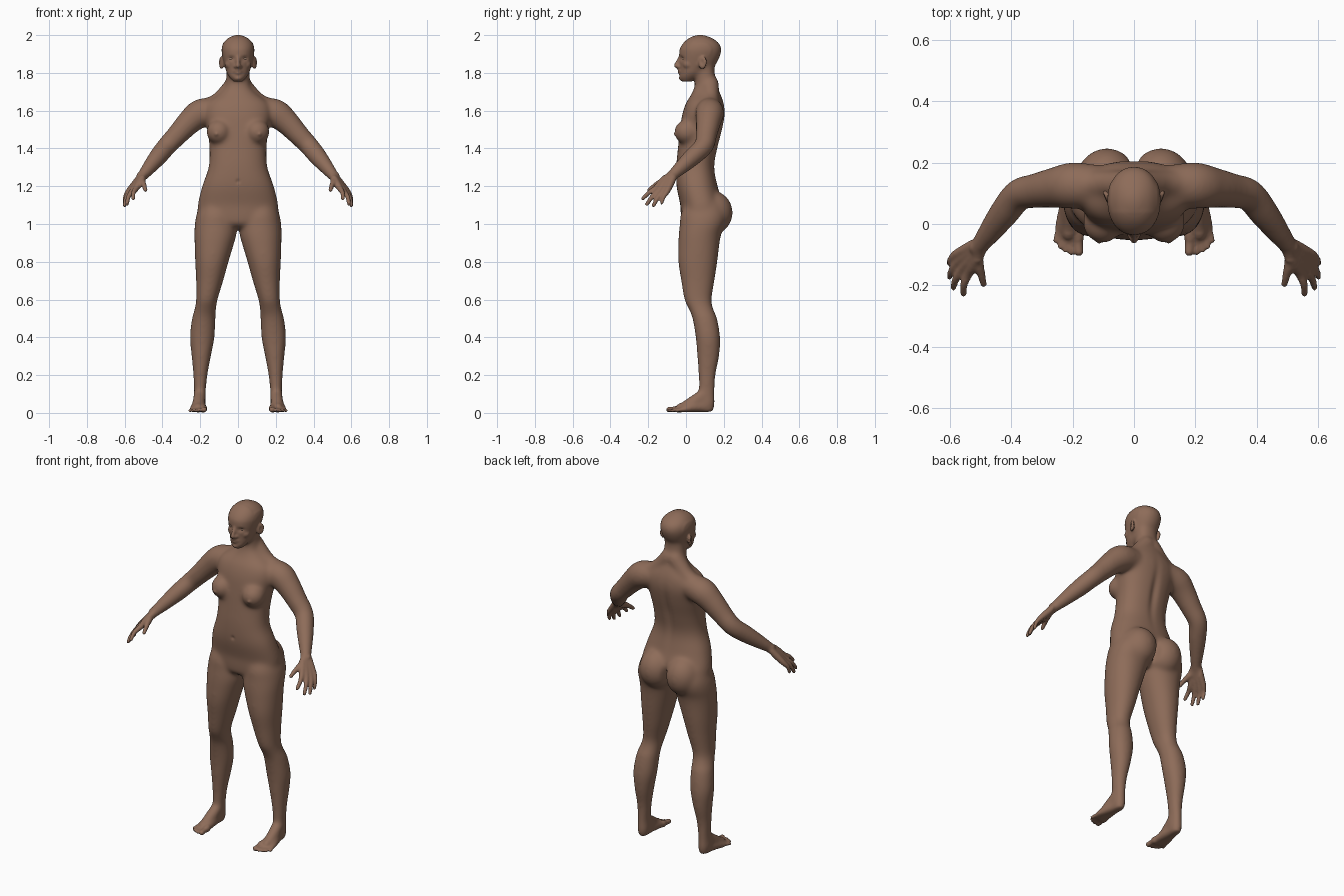
import bpy, bmesh, math
from mathutils import Vector, Matrix, Euler

SKIN = (0.27, 0.15, 0.10, 1)


def material(name, color):
    m = bpy.data.materials.new(name)
    m.diffuse_color = color
    return m


def spline(keys, n=6):
    out = []
    for i in range(len(keys) - 1):
        a, b = keys[max(i - 1, 0)], keys[i]
        c, d = keys[i + 1], keys[min(i + 2, len(keys) - 1)]
        for k in range(n):
            t = k / n
            out.append([0.5 * (2 * q + (r - p) * t + (2 * p - 5 * q + 4 * r - s) * t * t
                               + (3 * q - p - 3 * r + s) * t ** 3)
                        for p, q, r, s in zip(a, b, c, d)])
    out.append(list(keys[-1]))
    return out


def loft(bm, rings):
    rows = [[bm.verts.new(p) for p in ring] for ring in rings]
    n = len(rows[0])
    for lo, hi in zip(rows, rows[1:]):
        for i in range(n):
            j = (i + 1) % n
            bm.faces.new((lo[i], lo[j], hi[j], hi[i]))
    bm.faces.new(rows[0][::-1])
    bm.faces.new(rows[-1])


def column(bm, keys, power=2.2, n=40):
    """Horizontal sections: z, x0, x1, y front, y back."""
    rings = []
    for z, x0, x1, y0, y1 in spline(keys):
        ring = []
        for i in range(n):
            c, s = math.cos(2 * math.pi * i / n), math.sin(2 * math.pi * i / n)
            c = math.copysign(abs(c) ** (2 / power), c)
            s = math.copysign(abs(s) ** (2 / power), s)
            ring.append(((x0 + x1) / 2 + (x1 - x0) / 2 * c, (y0 + y1) / 2 + (y1 - y0) / 2 * s, z))
        rings.append(ring)
    loft(bm, rings)


def blob(bm, loc, size, rot=(0, 0, 0)):
    bmesh.ops.create_uvsphere(bm, u_segments=24, v_segments=16, radius=1,
                              matrix=Matrix.LocRotScale(Vector(loc), Euler(rot), Vector(size)))


def tube(bm, keys, n=16):
    """Round-ended tube through points: x, y, z, radius."""
    pts = spline(keys)
    pos = [Vector(p[:3]) for p in pts]
    rings, quat, last = [], None, None
    for i, p in enumerate(pts):
        tan = (pos[min(i + 1, len(pos) - 1)] - pos[max(i - 1, 0)]).normalized()
        quat = tan.to_track_quat('Z', 'Y') if last is None else last.rotation_difference(tan) @ quat
        last = tan
        rings.append([pos[i] + quat @ Vector((p[3] * math.cos(2 * math.pi * k / n),
                                              p[3] * math.sin(2 * math.pi * k / n), 0))
                      for k in range(n)])
    loft(bm, rings)
    for p in (pts[0], pts[-1]):
        blob(bm, p[:3], (p[3],) * 3)


bm = bmesh.new()

# Leg
column(bm, [(1.12, .03, .195, .0, .19), (1.05, .01, .22, -.028, .215), (1.0, .005, .229, -.033, .208),
            (.95, .007, .231, -.038, .188), (.9, .02, .23, -.041, .178), (.8, .05, .227, -.041, .166),
            (.7, .078, .222, -.026, .151), (.6, .108, .222, -.009, .136), (.55, .116, .23, .014, .145),
            (.5, .119, .244, .034, .165), (.4, .124, .255, .051, .181), (.3, .143, .246, .059, .176),
            (.2, .161, .237, .066, .157), (.1, .171, .233, .066, .152), (.05, .168, .236, .06, .154),
            (.005, .176, .228, .07, .146)], 2.1)

# Foot: instep and one ray per toe
tube(bm, [(.202, .1, .1, .033), (.207, .04, .06, .034), (.212, -.03, .025, .024)])
toes = [((.183, -.035, .022, .021), (.179, -.09, .017, .015)),
        ((.203, -.04, .02, .016), (.205, -.093, .014, .0095)),
        ((.219, -.036, .019, .015), (.2235, -.086, .013, .009)),
        ((.234, -.026, .018, .015), (.240, -.074, .013, .009)),
        ((.246, -.01, .018, .016), (.255, -.054, .012, .009))]
for ball, tip in toes:
    mid = tuple((a + b) / 2 for a, b in zip(ball, tip))
    tube(bm, [(.202, .11, .03, .028), (.5 * ball[0] + .101, .04, .03, .026), ball,
              mid[:3] + (tip[3] * 1.0,), tip])

# Arm
tube(bm, [(.13, .125, 1.60, .07), (.20, .125, 1.585, .077), (.26, .118, 1.537, .067),
          (.32, .108, 1.473, .058), (.375, .095, 1.415, .053), (.42, .04, 1.36, .05),
          (.465, -.02, 1.305, .041), (.507, -.077, 1.253, .030)])
tube(bm, [(.02, .125, 1.74, .05), (.1, .13, 1.655, .045), (.2, .125, 1.60, .05)])

# Hand: one ray per finger, plus thumb
wrist = Vector((.512, -.085, 1.245))
fingers = [((.54, -.163, 1.187), (.555, -.228, 1.135)), ((.559, -.147, 1.176), (.588, -.207, 1.105)),
           ((.573, -.125, 1.169), (.600, -.172, 1.098)), ((.581, -.101, 1.171), (.601, -.129, 1.112))]
for i, (k, t) in enumerate(fingers):
    k, t = Vector(k), Vector(t)
    start = wrist + Vector((.012, .02, -.005)) * (i - 1.5) * .5
    bend = k.lerp(t, .5) + Vector((.006, -.002, .004))
    r = .0125 if i < 3 else .0115
    tube(bm, [(*start, .021), (*start.lerp(k, .55), .019), (*k, .0155), (*bend, r), (*t, r * .82)])
tube(bm, [(.512, -.09, 1.24, .021), (.506, -.135, 1.22, .018), (.497, -.165, 1.203, .0135),
          (.49, -.195, 1.18, .011)])

# Buttock, breast, cheek, ear, nostril
blob(bm, (.088, .143, 1.06), (.1, .105, .115))
blob(bm, (.102, .005, 1.487), (.066, .068, .066))
blob(bm, (.041, .011, 1.845), (.028, .028, .026))
blob(bm, (.088, .088, 1.853), (.011, .024, .034), (-.15, 0, -.45))
blob(bm, (.012, -.038, 1.834), (.0105, .013, .009))
tube(bm, [(.012, -.026, 1.893, .009), (.035, -.018, 1.898, .010), (.056, .004, 1.89, .009)])

# Mirror the paired parts
copy = bmesh.ops.duplicate(bm, geom=bm.verts[:] + bm.edges[:] + bm.faces[:])
for v in copy['geom']:
    if isinstance(v, bmesh.types.BMVert):
        v.co.x = -v.co.x

# Torso and neck
torso = [(.975, .06, .02, .13), (1.0, .15, -.02, .16), (1.05, .205, -.028, .185), (1.1, .213, -.03, .195),
         (1.2, .19, -.05, .168), (1.3, .156, -.052, .151), (1.4, .151, -.043, .168),
         (1.5, .163, -.032, .193), (1.58, .18, -.02, .206), (1.64, .165, .0, .2),
         (1.69, .10, .03, .182), (1.73, .066, .045, .164), (1.78, .062, .05, .153), (1.84, .06, .055, .15)]
column(bm, [(z, -w, w, a, b) for z, w, a, b in torso], 2.3)

# Head
head = [(1.754, .024, -.022, .03), (1.775, .043, -.034, .07), (1.80, .059, -.033, .11),
        (1.83, .069, -.033, .145), (1.86, .077, -.035, .168), (1.90, .085, -.036, .185),
        (1.93, .086, -.032, .188), (1.96, .077, -.012, .174), (1.985, .053, .018, .138),
        (2.003, .016, .06, .092)]
column(bm, [(z, -w, w, a, b) for z, w, a, b in head], 2.15)

# Nose, lips, chin
tube(bm, [(0, -.031, 1.885, .009), (0, -.043, 1.86, .010), (0, -.052, 1.839, .0125)])
tube(bm, [(-.024, -.026, 1.808, .005), (0, -.037, 1.8145, .008), (.024, -.026, 1.808, .005)])
tube(bm, [(-.02, -.026, 1.803, .005), (0, -.034, 1.7995, .009), (.02, -.026, 1.803, .005)])
blob(bm, (0, -.02, 1.772), (.022, .018, .014))

bmesh.ops.recalc_face_normals(bm, faces=bm.faces[:])
mesh = bpy.data.meshes.new("body")
bm.to_mesh(mesh)
body = bpy.data.objects.new("body", mesh)
bpy.context.collection.objects.link(body)

# Fuse all parts into one skin
mod = body.modifiers.new("fuse", 'REMESH')
mod.mode = 'VOXEL'
mod.voxel_size = .006
bpy.context.view_layer.update()
fused = bpy.data.meshes.new_from_object(body.evaluated_get(bpy.context.evaluated_depsgraph_get()))
body.modifiers.clear()
body.data = fused


# Blend the joints, leaving face, fingers and toes crisp
def is_soft(p):
    if p.z > 1.75:
        return p.y > .04 and abs(p.x) < .075
    return abs(p.x) < .53 and p.y > (-.03 if p.z < .09 else -.12)


bm = bmesh.new()
bm.from_mesh(fused)
soft = [v for v in bm.verts if is_soft(v.co)]
for _ in range(30):
    bmesh.ops.smooth_vert(bm, verts=soft, factor=.5, use_axis_x=True, use_axis_y=True, use_axis_z=True)

# Dents and bumps: centre, spread, push (paired ones on both sides)
dents = [((0, .18, 1.42), (.022, .06, .14), (0, -.012, 0)),      # spine
         ((0, .2, 1.04), (.014, .06, .05), (0, -.028, 0)),       # cleft
         ((0, -.05, 1.225), (.008, .03, .009), (0, .009, 0))]    # navel
for s in (-1, 1):
    dents += [((s * .034, -.02, 1.876), (.017, .03, .011), (0, .012, 0)),            # eye socket
              ((s * .098, .085, 1.857), (.012, .011, .016), (-s * .008, 0, 0)),      # ear hollow
              ((s * .116, -.06, 1.475), (.009, .03, .009), (0, -.008, 0))]           # nipple
for c, spread, push in dents:
    for v in bm.verts:
        if abs(v.co.z - c[2]) < 3 * spread[2] and abs(v.co.x - c[0]) < 3 * spread[0]:
            d = sum(((v.co[i] - c[i]) / spread[i]) ** 2 for i in range(3))
            v.co += Vector(push) * math.exp(-d)

# Flat soles
for v in bm.verts:
    v.co.z = max(v.co.z, 0)
bm.to_mesh(fused)
bm.free()
fine = body.modifiers.new("fine_smooth", 'SMOOTH')
fine.factor = .5
fine.iterations = 4
fused.shade_smooth()
fused.materials.clear()
fused.materials.append(material("skin", SKIN))

# Eyes
eye_mat = material("eye", (.34, .22, .16, 1))
for side, x in (("left", .034), ("right", -.034)):
    em = bmesh.new()
    blob(em, (x, -.006, 1.876), (.014, .0135, .0115))
    me = bpy.data.meshes.new(side + "_eye")
    em.to_mesh(me)
    em.free()
    me.shade_smooth()
    me.materials.append(eye_mat)
    bpy.context.collection.objects.link(bpy.data.objects.new(side + "_eye", me))
